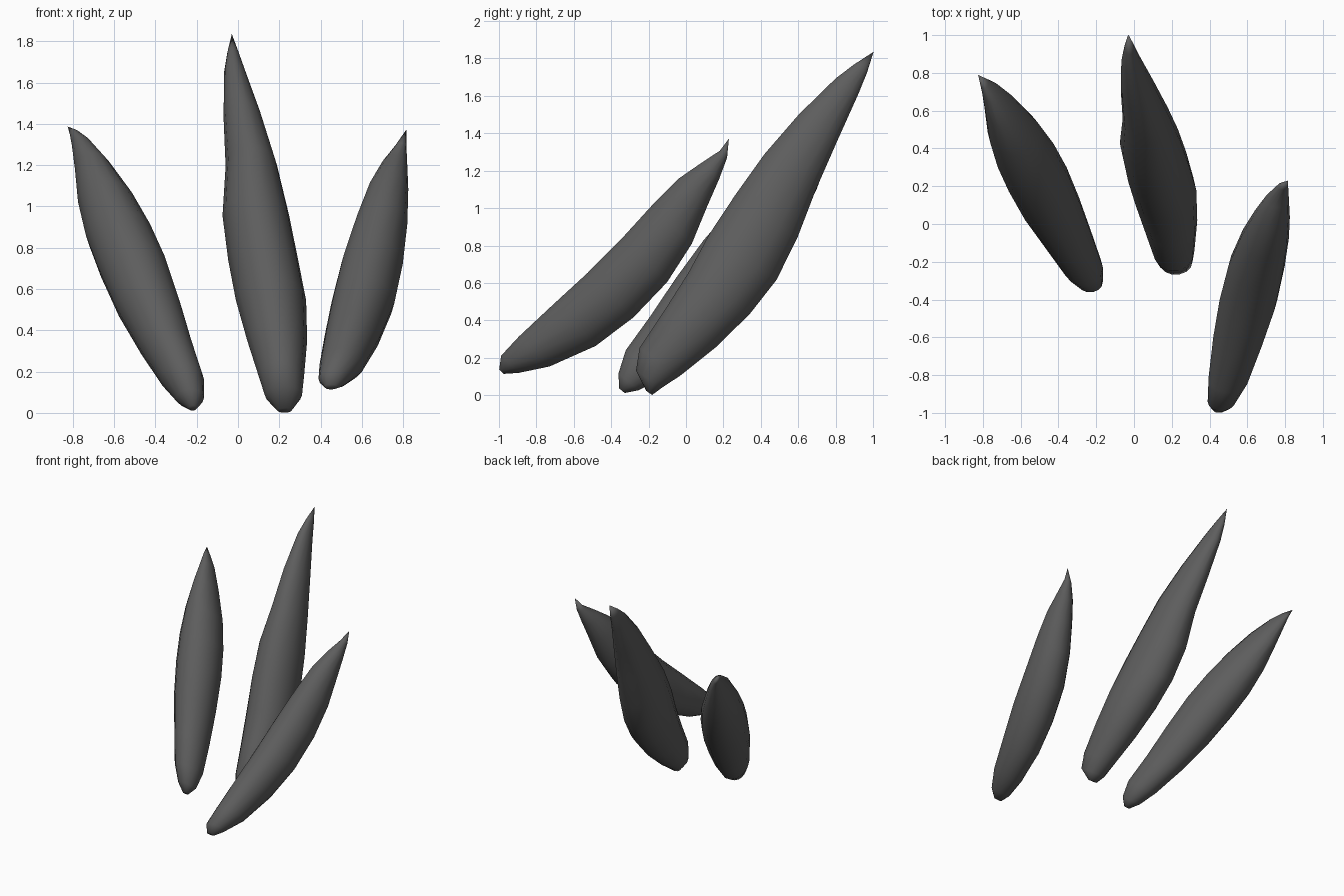
import bpy, bmesh, math

SIDES = 14
dark = bpy.data.materials.new("dark_horn")
dark.diffuse_color = (0.11, 0.11, 0.11, 1)


def claw(name, axis, stations):
    """Loft elliptical rings along an axis that leans in the YZ plane.
    Station: (distance along axis, upper offset, lower offset, left x, right x)."""
    ay, az = axis
    bm = bmesh.new()
    rings = []
    for s, k0, k1, x0, x1 in stations:
        kc, h = (k0 + k1) / 2, (k1 - k0) / 2
        xc, w = (x0 + x1) / 2, (x1 - x0) / 2
        ring = []
        for i in range(SIDES):
            a = 2 * math.pi * i / SIDES
            k = kc + h * math.sin(a)
            ring.append(bm.verts.new((xc + w * math.cos(a),
                                      ay * s + az * k, az * s - ay * k)))
        rings.append(ring)
    for lo, hi in zip(rings, rings[1:]):
        for i in range(SIDES):
            j = (i + 1) % SIDES
            bm.faces.new((lo[i], lo[j], hi[j], hi[i]))
    bm.faces.new(rings[0])
    # close the far end to a sharp point
    bmesh.ops.pointmerge(bm, verts=rings[-1],
                         merge_co=sum((v.co for v in rings[-1]), rings[-1][0].co * 0) / SIDES)
    bmesh.ops.recalc_face_normals(bm, faces=bm.faces)
    mesh = bpy.data.meshes.new(name)
    bm.to_mesh(mesh)
    bm.free()
    mesh.materials.append(dark)
    obj = bpy.data.objects.new(name, mesh)
    bpy.context.collection.objects.link(obj)
    for p in mesh.polygons:
        p.use_smooth = True
    return obj


# left claw
claw("left_claw", (0.635, 0.77), [
    (-0.20, -0.30, -0.26, -0.24, -0.20),
    (-0.14, -0.355, -0.21, -0.30, -0.165),
    (-0.02, -0.405, -0.16, -0.375, -0.165),
    (0.20, -0.42, -0.115, -0.48, -0.218),
    (0.45, -0.445, -0.09, -0.592, -0.275),
    (0.70, -0.46, -0.08, -0.68, -0.34),
    (0.90, -0.455, -0.085, -0.738, -0.41),
    (1.10, -0.44, -0.11, -0.775, -0.50),
    (1.30, -0.41, -0.16, -0.79, -0.615),
    (1.45, -0.355, -0.215, -0.805, -0.71),
    (1.52, -0.32, -0.25, -0.815, -0.77),
    (1.575, -0.275, -0.273, -0.826, -0.824)])

# tall middle claw
claw("middle_claw", (0.56, 0.83), [
    (-0.10, -0.19, -0.15, 0.19, 0.26),
    (-0.04, -0.297, -0.127, 0.13, 0.31),
    (0.07, -0.35, -0.08, 0.10, 0.32),
    (0.30, -0.352, -0.007, 0.045, 0.335),
    (0.55, -0.36, 0.045, -0.01, 0.33),
    (0.78, -0.383, 0.062, -0.047, 0.292),
    (1.03, -0.385, 0.028, -0.075, 0.248),
    (1.30, -0.377, -0.035, -0.06, 0.19),
    (1.58, -0.342, -0.087, -0.07, 0.115),
    (1.85, -0.285, -0.135, -0.067, 0.035),
    (1.965, -0.245, -0.16, -0.052, 0.003),
    (2.08, -0.196, -0.194, -0.031, -0.029)])

# right claw
claw("right_claw", (0.70, 0.715), [
    (-0.60, -0.81, -0.775, 0.42, 0.48),
    (-0.54, -0.855, -0.72, 0.39, 0.535),
    (-0.40, -0.86, -0.625, 0.395, 0.61),
    (-0.15, -0.85, -0.525, 0.42, 0.69),
    (0.10, -0.837, -0.487, 0.453, 0.758),
    (0.36, -0.835, -0.49, 0.50, 0.798),
    (0.60, -0.843, -0.54, 0.565, 0.82),
    (0.80, -0.84, -0.622, 0.63, 0.825),
    (0.95, -0.81, -0.68, 0.695, 0.82),
    (1.06, -0.785, -0.73, 0.76, 0.816),
    (1.14, -0.796, -0.794, 0.814, 0.816)])
